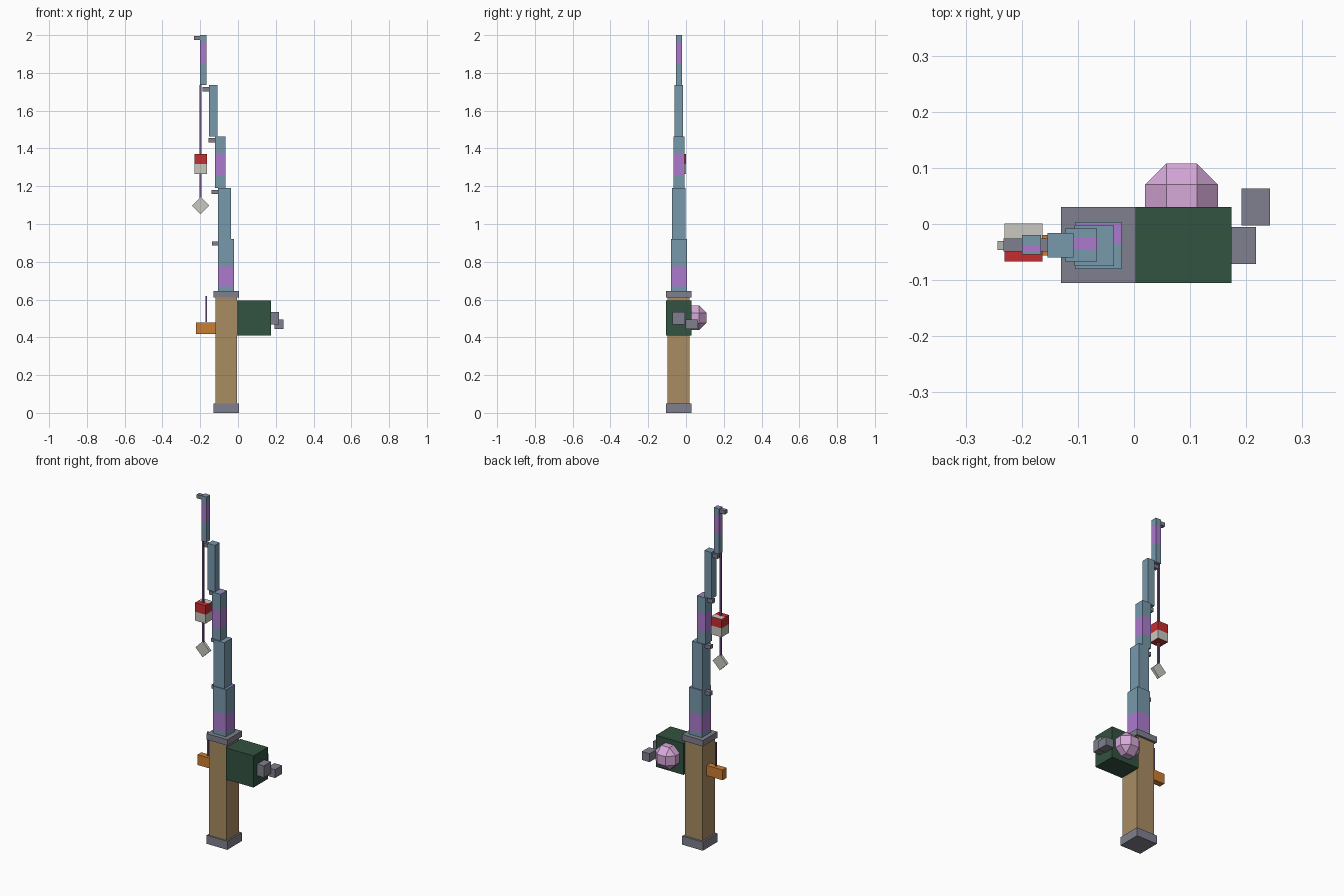
import bpy, bmesh
from math import radians
from mathutils import Matrix, Vector

cube = bpy.data.objects.get("Cube")
if cube:
    bpy.data.objects.remove(cube, do_unlink=True)


def material(name, code):
    def linear(c):
        return c / 12.92 if c <= 0.04045 else ((c + 0.055) / 1.055) ** 2.4
    rgb = [linear(v / 255) for v in bytes.fromhex(code)]
    m = bpy.data.materials.new(name)
    m.use_nodes = True
    m.diffuse_color = (*rgb, 1)
    for n in m.node_tree.nodes:
        if n.type == 'BSDF_PRINCIPLED':
            n.inputs["Base Color"].default_value = (*rgb, 1)
    return m


BLUE = material("steel blue", "7798AB")
PURPLE = material("purple", "AC7ACD")
TAN = material("tan", "A98C62")
GREY = material("grey", "80808E")
GREEN = material("dark green", "325240")
PINK = material("pink", "D6A8D8")
ORANGE = material("orange", "CD7D32")
RED = material("red", "C62D30")
WHITE = material("off white", "C8C8C0")
LINE = material("line violet", "745A8A")


def box(name, x, y, z, mats, cuts=(), rule=None, bevel=0, turn=0):
    """Box from x, y, z ranges, with optional cut planes and a face colour rule."""
    size = [r[1] - r[0] for r in (x, y, z)]
    mid = Vector([(r[0] + r[1]) / 2 for r in (x, y, z)])
    bm = bmesh.new()
    bmesh.ops.create_cube(bm, size=1, matrix=Matrix.Diagonal((*size, 1)))
    if bevel:
        bmesh.ops.bevel(bm, geom=bm.edges[:], offset=bevel, segments=1, affect='EDGES')
    if turn:
        bmesh.ops.rotate(bm, verts=bm.verts, matrix=Matrix.Rotation(turn, 3, 'Y'))
    for axis, value in cuts:
        normal = Vector((0, 0, 0))
        normal[axis] = 1
        bmesh.ops.bisect_plane(bm, geom=bm.verts[:] + bm.edges[:] + bm.faces[:],
                               plane_co=normal * (value - mid[axis]), plane_no=normal)
    bm.normal_update()
    if rule:
        for f in bm.faces:
            f.material_index = rule(f.calc_center_median() + mid, f.normal)
    me = bpy.data.meshes.new(name)
    bm.to_mesh(me)
    bm.free()
    for m in mats:
        me.materials.append(m)
    ob = bpy.data.objects.new(name, me)
    ob.location = mid
    bpy.context.collection.objects.link(ob)
    return ob


# Handle with end caps
box("handle", (-.12, -.005), (-.098, .018), (.05, .61), [TAN])
for name, z in (("bottom_cap", (0, .05)), ("top_cap", (.61, .645))):
    box(name, (-.13, .004), (-.105, .03), z, [GREY])

# Reel housing, crank and spool
box("reel_housing", (-.005, .174), (-.105, .03), (.41, .595), [GREEN])
box("crank_axle", (.174, .217), (-.071, -.005), (.467, .535), [GREY])
box("crank_knob", (.192, .242), (-.003, .063), (.445, .494), [GREY])
box("spool", (.02, .15), (-.022, .108), (.438, .568), [PINK], bevel=.038)


# Stepped rod, some sections carrying a painted band
def rod_section(name, x, y, z, band=None, stripe=None):
    if not band:
        return box(name, x, y, z, [BLUE])

    def rule(c, n):
        if abs(n.z) > .5:
            return int(n.z > 0 and stripe[0] < c.y < stripe[1])
        return int(band[0] < c.z < band[1])
    cuts = [(2, v) for v in band] + [(1, v) for v in stripe]
    return box(name, x, y, z, [BLUE, PURPLE], cuts, rule)


rod_section("rod_section_1", (-.105, -.022), (-.08, .004), (.645, .92), (.668, .775), (-.034, 0))
rod_section("rod_section_2", (-.106, -.036), (-.075, -.003), (.92, 1.19))
rod_section("rod_section_3", (-.122, -.066), (-.067, -.008), (1.19, 1.462), (1.26, 1.37), (-.045, -.025))
rod_section("rod_section_4", (-.154, -.108), (-.06, -.016), (1.462, 1.735))
rod_section("rod_section_5", (-.2, -.166), (-.054, -.02), (1.735, 2), (1.85, 1.96), (-.05, -.038))

# Line guides along the rod
for i, (x, z) in enumerate(((-.105, .897), (-.106, 1.17), (-.122, 1.443),
                            (-.154, 1.713), (-.2, 1.985))):
    box(f"line_guide_{i + 1}", (x - .033, x), (-.049, -.026), (z - .011, z + .011), [GREY])

# Fishing line, hook keeper and its short line
box("fishing_line", (-.203, -.193), (-.042, -.032), (1.1, 1.737), [LINE])
box("keeper_line", (-.171, -.163), (-.042, -.034), (.48, .62), [LINE])
box("keeper", (-.223, -.12), (-.056, -.02), (.418, .478), [ORANGE])


# Two-tone float and diamond lure
def float_rule(c, n):
    if n.z > .5:
        return int(c.y > -.033)
    return int(n.z > -.5 and c.z < 1.317)


box("float", (-.231, -.163), (-.067, .001), (1.265, 1.37), [RED, WHITE],
    [(2, 1.317), (1, -.033)], float_rule)
box("lure", (-.23, -.165), (-.046, -.03), (1.065, 1.13), [WHITE], turn=radians(45))
